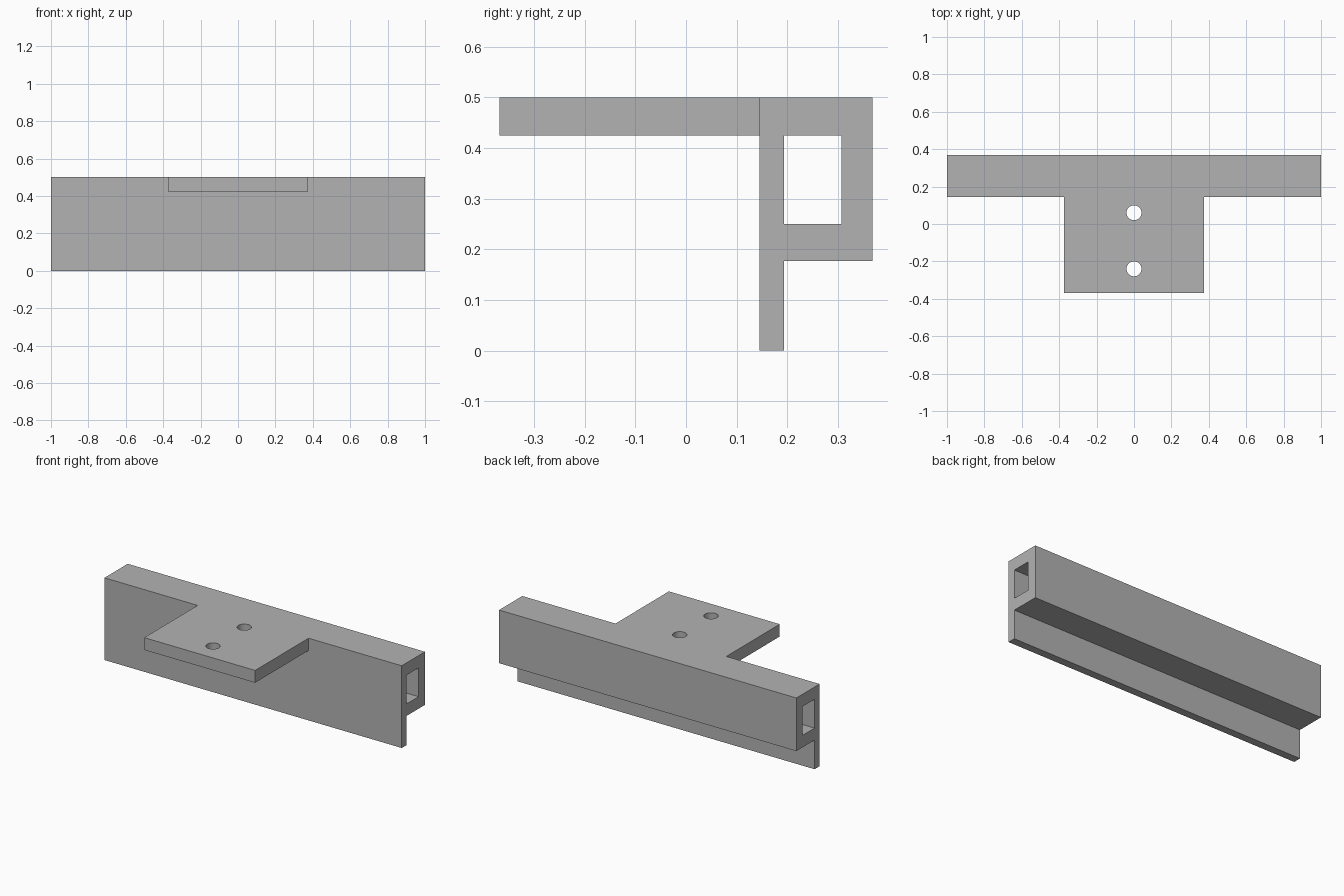
import bpy, bmesh, math

cube = bpy.data.objects.get("Cube")
if cube:
    bpy.data.objects.remove(cube, do_unlink=True)

grey = bpy.data.materials.new("plain_grey")
grey.use_nodes = True
colour = (0.45, 0.45, 0.45, 1)
grey.diffuse_color = colour
grey.node_tree.nodes["Principled BSDF"].inputs["Base Color"].default_value = colour


def rectangle(x0, x1, y0, y1):
    return [(x0, y0), (x1, y0), (x1, y1), (x0, y1)]


def circle(x, y, radius, sides=32):
    angles = [2 * math.pi * i / sides for i in range(sides)]
    return [(x + radius * math.cos(a), y + radius * math.sin(a)) for a in angles]


def extrusion(name, loops, half_depth, location=(0, 0, 0), rotation=(0, 0, 0)):
    """Extrude an outline, with inner loops as holes, into a closed mesh."""
    curve = bpy.data.curves.new(name, 'CURVE')
    curve.dimensions = '2D'
    curve.fill_mode = 'BOTH'
    curve.extrude = half_depth
    for loop in loops:
        spline = curve.splines.new('POLY')
        spline.points.add(len(loop) - 1)
        for point, (x, y) in zip(spline.points, loop):
            point.co = (x, y, 0, 1)
        spline.use_cyclic_u = True
    obj = bpy.data.objects.new(name, curve)
    bpy.context.collection.objects.link(obj)
    obj.location, obj.rotation_euler = location, rotation
    bpy.ops.object.select_all(action='DESELECT')
    obj.select_set(True)
    bpy.context.view_layer.objects.active = obj
    bpy.ops.object.convert(target='MESH')
    obj = bpy.context.object
    clean(obj)
    obj.data.materials.clear()
    obj.data.materials.append(grey)
    return obj


def clean(obj):
    bm = bmesh.new()
    bm.from_mesh(obj.data)
    bmesh.ops.remove_doubles(bm, verts=bm.verts, dist=0.0001)
    bmesh.ops.recalc_face_normals(bm, faces=bm.faces)
    bm.to_mesh(obj.data)
    bm.free()


# Hollow rail with a hanging front lip, its section drawn in y and z
section = [(0.145, 0), (0.193, 0), (0.193, 0.177), (0.368, 0.177),
           (0.368, 0.5), (0.145, 0.5)]
rail = extrusion("rail_bracket", [section, rectangle(0.193, 0.307, 0.25, 0.425)],
                 1.0, rotation=(math.pi / 2, 0, math.pi / 2))

# Mounting plate with two screw holes, reaching into the rail wall
holes = [circle(0, y, 0.04) for y in (0.06, -0.24)]
plate = extrusion("mounting_plate", [rectangle(-0.373, 0.373, -0.368, 0.17)] + holes,
                  0.0375, location=(0, 0, 0.4625))

# Fuse the plate and the rail into one solid
union = rail.modifiers.new("join_plate", 'BOOLEAN')
union.operation = 'UNION'
union.solver = 'EXACT'
union.object = plate
bpy.ops.object.select_all(action='DESELECT')
rail.select_set(True)
bpy.context.view_layer.objects.active = rail
bpy.ops.object.modifier_apply(modifier=union.name)
bpy.data.objects.remove(plate, do_unlink=True)
clean(rail)
bpy.ops.object.shade_smooth_by_angle(angle=math.radians(30))
